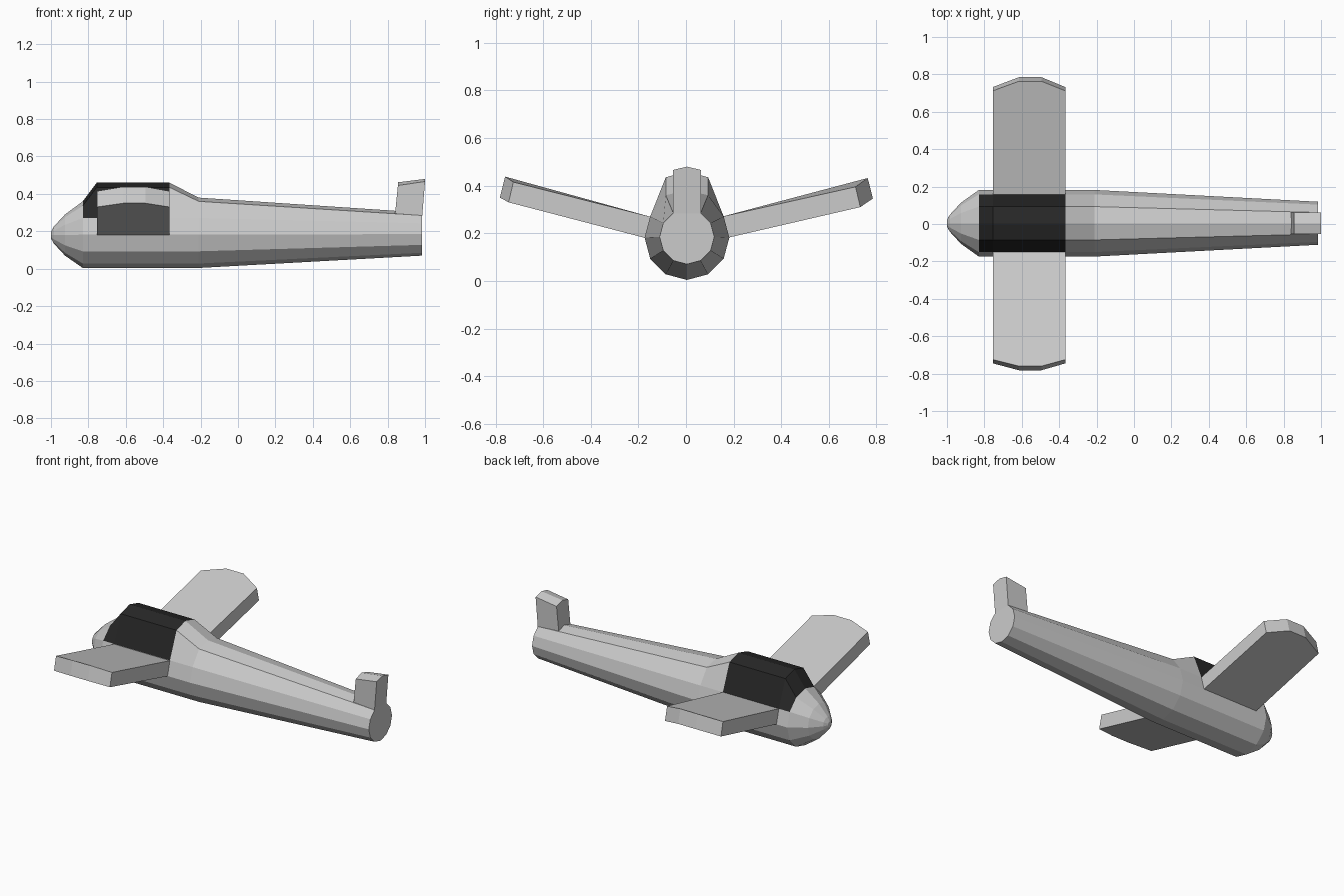
import bpy
import bmesh
from math import sin, cos, radians

if "Cube" in bpy.data.objects:
    bpy.data.objects.remove(bpy.data.objects["Cube"])

YC = 0.004   # fuselage centre line


def make_object(name, verts, faces, material=None):
    mesh = bpy.data.meshes.new(name)
    mesh.from_pydata(verts, [], faces)
    bm = bmesh.new()
    bm.from_mesh(mesh)
    loose = [v for v in bm.verts if not v.link_faces]
    bmesh.ops.delete(bm, geom=loose, context='VERTS')
    bmesh.ops.recalc_face_normals(bm, faces=bm.faces)
    bm.to_mesh(mesh)
    bm.free()
    obj = bpy.data.objects.new(name, mesh)
    bpy.context.collection.objects.link(obj)
    if material:
        mesh.materials.append(material)
    return obj


def prism(name, near, far):
    """Closed solid between two matching outlines."""
    n = len(near)
    faces = [tuple(range(n)), tuple(range(n, 2 * n))]
    faces += [(i, (i + 1) % n, (i + 1) % n + n, i + n) for i in range(n)]
    return make_object(name, near + far, faces)


def ring(x, r, zc, shoulder=None, ridge=None):
    """Twelve-sided cross-section; the three top points can be raised."""
    pts = []
    for i in range(12):
        a = radians(30 * i)
        z = zc + r * sin(a)
        if shoulder and i in (2, 4):
            z = shoulder
        if ridge and i == 3:
            z = ridge
        pts.append((x, YC + r * cos(a), z))
    return pts


# Stations shared by the fuselage and the canopy
rings = [
    ring(-1.0, 0.018, 0.18),
    ring(-0.985, 0.045, 0.18),
    ring(-0.925, 0.11, 0.18),
    ring(-0.83, 0.178, 0.182),
    ring(-0.755, 0.178, 0.182, 0.435, 0.46),
    ring(-0.367, 0.178, 0.182, 0.435, 0.46),
    ring(-0.21, 0.178, 0.182, 0.36, 0.38),
    ring(0.985, 0.115, 0.185),
]
verts = [v for r in rings for v in r]
body_faces = [tuple(range(12)), tuple(range(84, 96))]
canopy_faces = []
for s in range(len(rings) - 1):
    for i in range(12):
        j = (i + 1) % 12
        quad = (s * 12 + i, s * 12 + j, s * 12 + 12 + j, s * 12 + 12 + i)
        is_canopy = s in (3, 4) and 1 <= i <= 4
        (canopy_faces if is_canopy else body_faces).append(quad)

dark = bpy.data.materials.new("dark_glass")
dark.diffuse_color = (0.02, 0.02, 0.02, 1)
dark.use_nodes = True
dark.node_tree.nodes["Principled BSDF"].inputs["Base Color"].default_value = dark.diffuse_color
make_object("fuselage", verts, body_faces)
make_object("canopy", verts, canopy_faces, dark)

# Wings: root set just into the fuselage side, tip with clipped corners
chord = [-0.755, -0.615, -0.495, -0.367]
tips = {
    "wing_left": (1, [(0.712, 0.402), (0.763, 0.432), (0.763, 0.432), (0.712, 0.395)],
                  [(0.732, 0.316), (0.785, 0.346), (0.785, 0.346), (0.732, 0.31)]),
    "wing_right": (-1, [(0.725, 0.415), (0.76, 0.438), (0.76, 0.438), (0.725, 0.415)],
                   [(0.745, 0.33), (0.782, 0.35), (0.782, 0.35), (0.745, 0.33)]),
}
for name, (side, top, bottom) in tips.items():
    outlines = []
    for tip, (root_y, root_z) in ((bottom, (0.17, 0.18)), (top, (0.148, 0.269))):
        pts = [(chord[0], side * root_y, root_z)]
        pts += [(x, side * y, z) for x, (y, z) in zip(chord, tip)]
        pts.append((chord[3], side * root_y, root_z))
        outlines.append(pts)
    prism(name, *outlines)

# Tail fin: ridged block leaning slightly backwards
W = 0.058


def fin_end(x_base, x_top, base, shoulder, ridge):
    return [(x_base, YC - W, base), (x_top, YC - W, shoulder), (x_top, YC, ridge),
            (x_top, YC + W, shoulder), (x_base, YC + W, base)]


prism("tail_fin", fin_end(0.839, 0.855, 0.285, 0.445, 0.462),
      fin_end(0.985, 1.0, 0.283, 0.466, 0.48))
